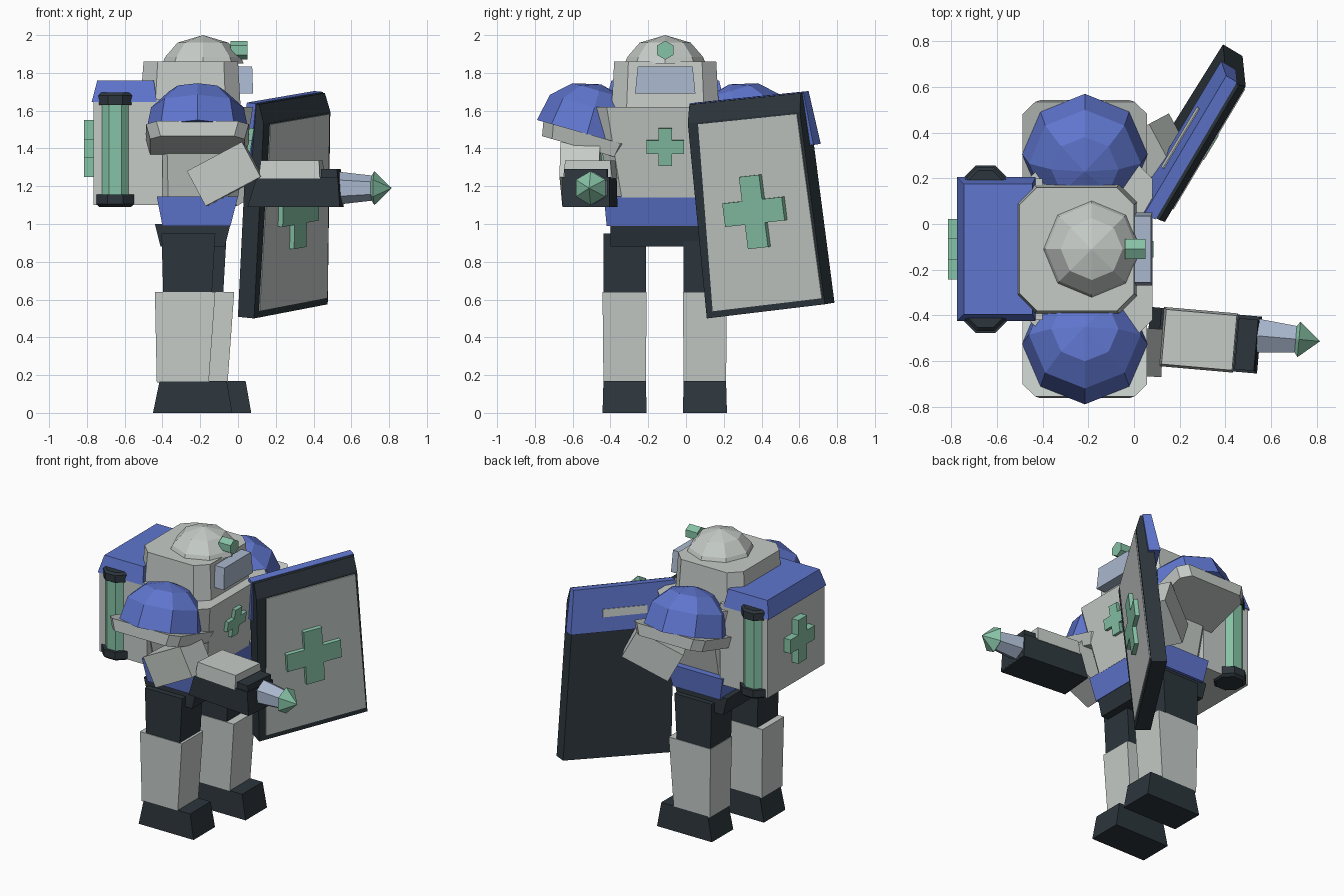
import bpy, bmesh, math
from mathutils import Matrix, Vector

if "Cube" in bpy.data.objects:
    bpy.data.objects.remove(bpy.data.objects["Cube"])

MID = -0.11  # body's mirror plane in y


def material(name, rgb):
    m = bpy.data.materials.new(name)
    m.diffuse_color = (*rgb, 1)
    m.use_nodes = True
    m.node_tree.nodes["Principled BSDF"].inputs["Base Color"].default_value = m.diffuse_color
    return m


GREY = material("pale_grey", (0.56, 0.60, 0.575))
BLUE = material("armour_blue", (0.115, 0.18, 0.62))
DARK = material("dark_slate", (0.026, 0.037, 0.046))
GREEN = material("mint_green", (0.24, 0.54, 0.38))
STEEL = material("pale_steel_blue", (0.40, 0.48, 0.62))


def loft(name, mat, rings, mtx=Matrix()):
    """Skin a stack of equal-length point rings and cap both ends."""
    bm = bmesh.new()
    vs = [[bm.verts.new(mtx @ Vector(p)) for p in r] for r in rings]
    n = len(vs[0])
    for a, b in zip(vs, vs[1:]):
        for i in range(n):
            j = (i + 1) % n
            bm.faces.new((a[i], a[j], b[j], b[i]))
    bm.faces.new(vs[0])
    bm.faces.new(vs[-1])
    bmesh.ops.remove_doubles(bm, verts=bm.verts, dist=0.002)
    bmesh.ops.recalc_face_normals(bm, faces=bm.faces)
    me = bpy.data.meshes.new(name)
    bm.to_mesh(me)
    bm.free()
    me.materials.append(mat)
    ob = bpy.data.objects.new(name, me)
    bpy.context.collection.objects.link(ob)
    return ob


def rect(x0, x1, y0, y1, z, c=0.0):
    """Rectangle ring, with corners cut by c."""
    if not c:
        return [(x0, y0, z), (x1, y0, z), (x1, y1, z), (x0, y1, z)]
    return [(x0 + c, y0, z), (x1 - c, y0, z), (x1, y0 + c, z), (x1, y1 - c, z),
            (x1 - c, y1, z), (x0 + c, y1, z), (x0, y1 - c, z), (x0, y0 + c, z)]


def ngon(n, r, z, turn=0.0):
    return [(r * math.cos(math.tau * i / n + turn), r * math.sin(math.tau * i / n + turn), z)
            for i in range(n)]


def lathe(name, mat, n, profile, mtx, turn=0.0):
    return loft(name, mat, [ngon(n, max(r, 0.0005), z, turn) for r, z in profile], mtx)


def frame(loc, right, up, out):
    m = Matrix((right, up, out)).transposed().to_4x4()
    m.translation = loc
    return m


def cross(name, size, tall, arm, depth, mtx):
    a, s, t = arm / 2, size / 2, tall / 2
    pts = [(a, a), (a, t), (-a, t), (-a, a), (-s, a), (-s, -a),
           (-a, -a), (-a, -t), (a, -t), (a, -a), (s, -a), (s, a)]
    return loft(name, GREEN, [[(x, y, z) for x, y in pts] for z in (-0.01, depth)], mtx)


T = Matrix.Translation
R = Matrix.Rotation
ALONG_X = R(math.pi / 2, 4, 'Y')

# Legs, the one on the shield side a step forward
for tag, y, dx in (("right", -0.325, 0.0), ("left", 0.10, 0.10)):
    y0, y1 = y - 0.117, y + 0.117
    loft(tag + "_foot", DARK, [rect(-0.45 + dx, -0.03 + dx, y0, y1, 0),
                               rect(-0.415 + dx, -0.06 + dx, y0 + .005, y1 - .005, 0.17)])
    loft(tag + "_shin", GREY, [rect(-0.43 + dx, -0.155 + dx, y0 + .005, y1 - .005, 0.16),
                               rect(-0.44 + dx, -0.12 + dx, y0, y1, 0.64)])
    dt = dx * 0.6
    loft(tag + "_thigh", DARK, [rect(-0.395 + dt, -0.14 + dt, y0 + .004, y1 - .004, 0.60),
                                rect(-0.405 + dt, -0.12 + dt, y0 + .004, y1 - .004, 0.95)])

# Torso
loft("hips", DARK, [rect(-0.41, -0.07, -0.40, 0.18, 0.88),
                    rect(-0.44, -0.04, -0.40, 0.18, 1.0)])
loft("belt", BLUE, [rect(-0.40, -0.04, -0.42, 0.20, 0.99),
                    rect(-0.43, 0.0, -0.435, 0.215, 1.145)])
loft("chest", GREY, [rect(-0.42, 0.0, -0.39, 0.17, 1.14, 0.05),
                     rect(-0.46, 0.08, -0.50, 0.28, 1.62, 0.08)])
tilt = math.atan2(0.08, 0.48)
cross("chest_cross", 0.20, 0.20, 0.072, 0.022,
      frame((0.047, MID, 1.41), (0, 1, 0), (math.sin(tilt), 0, math.cos(tilt)),
            (math.cos(tilt), 0, -math.sin(tilt))))

# Head
loft("helmet_base", GREY, [rect(-0.52, 0.015, -0.395, 0.175, 1.60, 0.08),
                           rect(-0.50, 0.0, -0.38, 0.16, 1.86, 0.075)])
lathe("helmet_dome", GREY, 8, [(0.215, 1.85), (0.20, 1.885), (0.135, 1.96), (0, 2.0)],
      T((-0.185, MID, 0)))
loft("visor", STEEL, [rect(-0.02, 0.08, -0.27, 0.05, 1.69),
                      rect(-0.02, 0.075, -0.255, 0.035, 1.835)])
lathe("head_lamp", GREEN, 6, [(0.05, -0.04), (0.05, 0.05)],
      T((0, MID, 1.92)) @ ALONG_X)

# Shoulder guards, tilted inwards and mirrored
for tag, s in (("right", 1), ("left", -1)):
    m = T((-0.215, MID - s * 0.415, 1.475)) @ R(-s * math.radians(16), 4, 'X')
    lathe(tag + "_shoulder_dome", BLUE, 8,
          [(0.275, 0), (0.245, 0.148), (0.147, 0.239), (0, 0.275)], m)
    loft(tag + "_shoulder_rim", GREY, [rect(-0.25, 0.25, -0.225, 0.225, -0.075, 0.055),
                                       rect(-0.272, 0.272, -0.24, 0.24, 0.003, 0.055)], m)

# Upper arms
for tag, loc, yaw in (("right", (-0.07, -0.555, 1.265), -3), ("left", (0.03, 0.30, 1.265), 28)):
    m = T(loc) @ R(math.radians(yaw), 4, 'Z') @ R(math.radians(-28), 4, 'Y')
    loft(tag + "_upper_arm", GREY, [rect(-0.165, 0.165, -0.105, 0.105, z) for z in (-0.105, 0.105)], m)

# Forearm with its tool
fm = T((0.32, -0.51, 0)) @ R(math.radians(-5), 4, 'Z')
loft("forearm", DARK, [rect(-0.26, 0.23, -0.125, 0.125, 1.09),
                       rect(-0.21, 0.22, -0.125, 0.125, 1.25)], fm)
loft("wrist", DARK, [rect(0.13, 0.23, -0.115, 0.11, 1.10),
                     rect(0.13, 0.215, -0.115, 0.11, 1.29)], fm)
loft("forearm_plate", GREY, [rect(-0.20, 0.125, -0.13, 0.13, 1.24),
                             rect(-0.19, 0.12, -0.12, 0.12, 1.335)], fm)
nm = T((0, 0.04, 1.19)) @ ALONG_X
lathe("nozzle", STEEL, 6, [(0.09, 0.18), (0.065, 0.40)], fm @ nm)
lathe("tool_tip", GREEN, 6, [(0, 0.345), (0.09, 0.40), (0, 0.492)], fm @ nm)

# Backpack
loft("backpack", GREY, [rect(-0.765, -0.40, -0.42, 0.20, z) for z in (1.10, 1.66)])
loft("backpack_lid", BLUE, [rect(-0.775, -0.43, -0.425, 0.205, 1.645),
                            rect(-0.745, -0.445, -0.395, 0.175, 1.76)])
cross("backpack_cross", 0.265, 0.30, 0.095, 0.05,
      frame((-0.765, MID, 1.40), (0, -1, 0), (0, 0, 1), (-1, 0, 0)))
for tag, s in (("right", -1), ("left", 1)):
    m = T((-0.65, MID + s * 0.265, 0))
    turn = math.pi / 8
    lathe(tag + "_canister", GREEN, 8, [(0.088, 1.12), (0.088, 1.65)], m, turn)
    lathe(tag + "_canister_base", DARK, 8, [(0.09, 1.09), (0.11, 1.105), (0.11, 1.155)], m, turn)
    lathe(tag + "_canister_cap", DARK, 8, [(0.10, 1.63), (0.10, 1.68), (0.085, 1.695)], m, turn)

# Shield: u runs across, v runs down, d is the offset along the front normal
A, B, C, D = (Vector(p) for p in ((0.14, 0.0, 1.63), (0.49, 0.59, 1.69),
                                  (0.475, 0.735, 0.575), (0.085, 0.11, 0.50)))
OUT = (B - D).cross(A - C).normalized()
if OUT.x < 0:
    OUT = -OUT


def on_shield(u, v, d):
    return A.lerp(B, u).lerp(D.lerp(C, u), v) + OUT * d


def shield_part(name, mat, rows):
    """rows: (v, u0, u1, front offset, back offset)"""
    loft(name, mat, [[on_shield(u0, v, f), on_shield(u1, v, f),
                      on_shield(u1, v, b), on_shield(u0, v, b)] for v, u0, u1, f, b in rows])


shield_part("shield_body", DARK, [(0, 0, 1, -0.035, -0.08), (0.085, 0, 1, 0, -0.10),
                                  (1, 0, 1, 0, -0.10)])
shield_part("shield_panel", GREY, [(0.095, 0.095, 0.975, 0.006, -0.002),
                                   (0.97, 0.06, 0.985, 0.006, -0.002)])
shield_part("shield_back_band", BLUE, [(-0.004, -0.01, 1.01, -0.05, -0.105),
                                       (0.25, -0.02, 1.03, -0.06, -0.135)])
shield_part("shield_back_slot", GREY, [(0.12, 0.28, 0.72, -0.11, -0.125),
                                       (0.165, 0.28, 0.72, -0.11, -0.131)])
right = (on_shield(1, .5, 0) - on_shield(0, .5, 0)).normalized()
cross("shield_cross", 0.37, 0.385, 0.125, 0.035,
      frame(on_shield(0.52, 0.53, 0), right, OUT.cross(right), OUT))
